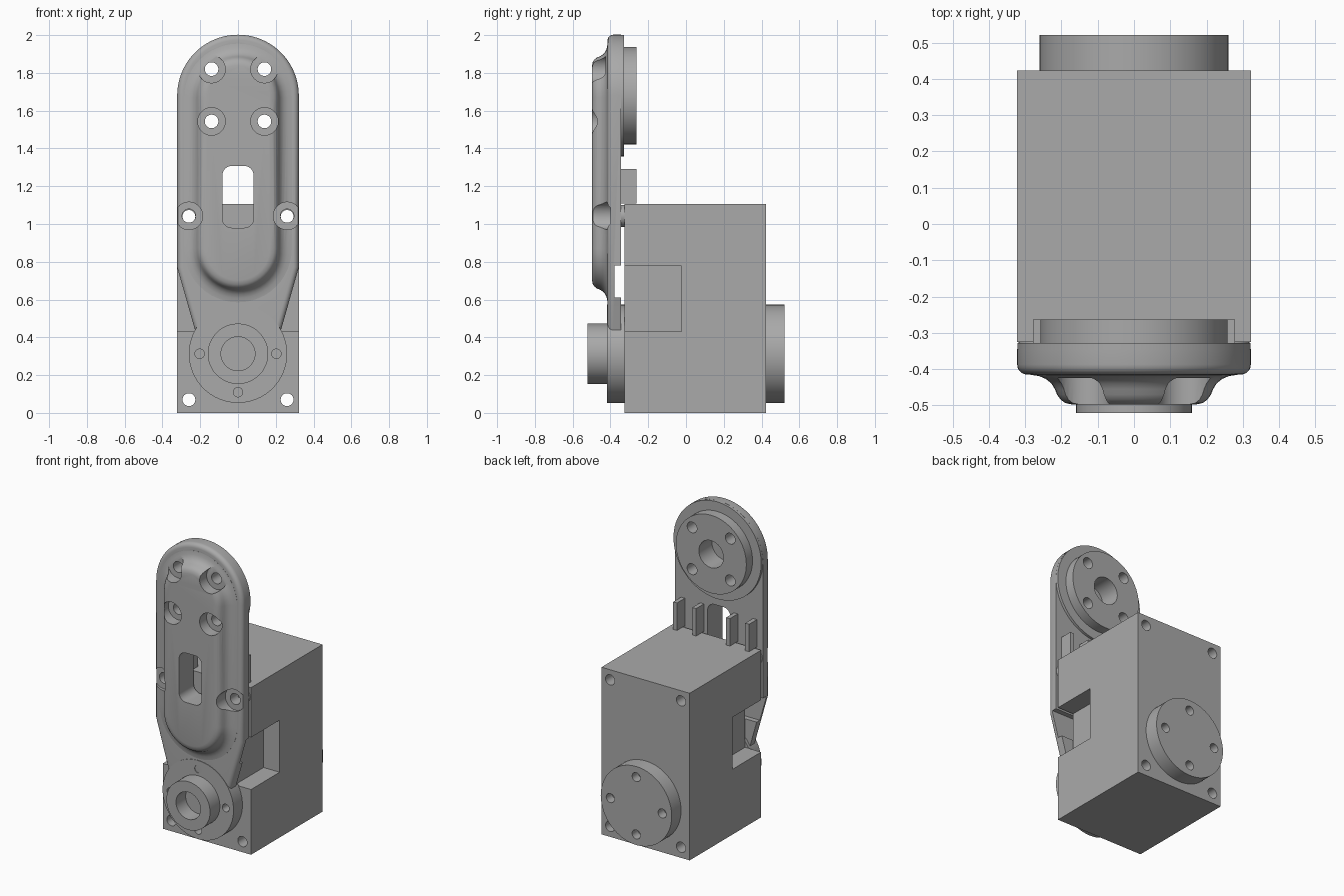
import bpy, bmesh, math

cube = bpy.data.objects.get("Cube")
if cube:
    bpy.data.objects.remove(cube, do_unlink=True)

grey = bpy.data.materials.new("mid grey")
grey.use_nodes = True
COLOUR = (0.4, 0.4, 0.4, 1)
grey.diffuse_color = COLOUR
grey.node_tree.nodes["Principled BSDF"].inputs["Base Color"].default_value = COLOUR


def finish(name, bm):
    bmesh.ops.recalc_face_normals(bm, faces=bm.faces)
    mesh = bpy.data.meshes.new(name)
    bm.to_mesh(mesh)
    bm.free()
    mesh.materials.append(grey)
    obj = bpy.data.objects.new(name, mesh)
    bpy.context.collection.objects.link(obj)
    return obj


def loft(name, rings):
    """Solid through rings of (outline, y), outlines being (x, z) lists."""
    bm = bmesh.new()
    rows = [[bm.verts.new((x, y, z)) for x, z in pts] for pts, y in rings]
    n = len(rows[0])
    for a, b in zip(rows, rows[1:]):
        for i in range(n):
            bm.faces.new((a[i], a[(i + 1) % n], b[(i + 1) % n], b[i]))
    bm.faces.new(rows[0])
    bm.faces.new(rows[-1])
    return finish(name, bm)


def arc(x, z, r, start, end, steps):
    angles = [math.radians(start + (end - start) * i / steps) for i in range(steps + 1)]
    return [(x + r * math.cos(a), z + r * math.sin(a)) for a in angles]


def cylinder(name, x, z, r, y0, y1, sides=48):
    ring = arc(x, z, r, 0, 360, sides)[:-1]
    return loft(name, [(ring, y0), (ring, y1)])


def box(name, x0, x1, y0, y1, z0, z1):
    ring = [(x0, z0), (x1, z0), (x1, z1), (x0, z1)]
    return loft(name, [(ring, y0), (ring, y1)])


def combine(target, other, operation="DIFFERENCE"):
    mod = target.modifiers.new("combine", "BOOLEAN")
    mod.operation = operation
    mod.solver = "EXACT"
    mod.object = other
    bpy.context.view_layer.objects.active = target
    bpy.ops.object.modifier_apply(modifier=mod.name)
    bpy.data.objects.remove(other, do_unlink=True)


def drill(target, x, z, r, y0, y1):
    combine(target, cylinder("drill", x, z, r, y0, y1, 32))


def capsule(r, low, high):
    return arc(0, high, r, 0, 180, 24) + arc(0, low, r, 180, 360, 24)


# Motor housing with side notches and through holes
housing = box("motor_housing", -0.323, 0.323, -0.325, 0.423, 0, 1.107)
for s in (-1, 1):
    combine(housing, box("notch", *sorted((s * 0.205, s * 0.4)), -0.4, -0.025, 0.432, 0.777))
    for z in (0.07, 1.04):
        drill(housing, s * 0.26, z, 0.034, -0.5, 0.6)

# Output horn on the front, idler horn on the back
AXLE = 0.313
horn = cylinder("output_horn", 0, AXLE, 0.26, -0.418, -0.325, 64)
combine(horn, cylinder("boss", 0, AXLE, 0.16, -0.521, -0.36), "UNION")
drill(horn, 0, AXLE, 0.09, -0.6, -0.42)
idler = cylinder("idler_horn", 0, AXLE, 0.26, 0.423, 0.521, 64)
for dx, dz in ((1, 0), (-1, 0), (0, 1), (0, -1)):
    drill(horn, dx * 0.203, AXLE + dz * 0.203, 0.025, -0.45, -0.36)
    drill(idler, dx * 0.19, AXLE + dz * 0.19, 0.03, 0.46, 0.6)

# Arm plate with rounded front rim
TOP = 1.68
outline = arc(0, TOP, 0.322, 0, 180, 40) + [(-0.322, 0.77), (-0.225, 0.43), (0.225, 0.43), (0.322, 0.77)]
arm = loft("arm_bracket", [(outline, -0.415), (outline, -0.345)])
bm = bmesh.new()
bm.from_mesh(arm.data)
rim = [e for e in bm.edges if all(v.co.y < -0.41 for v in e.verts)
       and any(v.co.z > 0.5 for v in e.verts)]
bmesh.ops.bevel(bm, geom=rim, offset=0.028, segments=5, profile=0.5, affect="EDGES")
bm.to_mesh(arm.data)
bm.free()

# Raised spine: hollow fillet at the foot, rounded shoulder at the top
profile = [(0.285, -0.395), (0.285, -0.4155), (0.262, -0.419), (0.243, -0.427), (0.228, -0.439),
           (0.218, -0.455), (0.212, -0.47), (0.203, -0.483), (0.19, -0.493), (0.168, -0.498)]
spine = loft("spine", [(capsule(r, 0.87, 1.67), y) for r, y in profile])
combine(arm, spine, "UNION")

# Mounting disc behind the top of the arm
combine(arm, cylinder("collar", 0, TOP, 0.3215, -0.37, -0.328, 80), "UNION")
combine(arm, cylinder("disc", 0, TOP, 0.258, -0.35, -0.263, 64), "UNION")
drill(arm, 0, TOP, 0.09, -0.40, -0.2)

# Cable window
window = (arc(0.033, 1.257, 0.05, 0, 90, 8) + arc(-0.033, 1.257, 0.05, 90, 180, 8)
          + arc(-0.033, 1.03, 0.05, 180, 270, 8) + arc(0.033, 1.03, 0.05, 270, 360, 8))
combine(arm, loft("window", [(window, -0.6), (window, -0.3)]))

# Clearance behind the tapered lower end
combine(arm, box("clearance", -0.5, 0.5, -0.378, -0.3, 0.61, 0.78))

for s in (-1, 1):
    # Screw seats and holes
    combine(arm, cylinder("pad", s * 0.26, 1.043, 0.058, -0.37, -0.3255, 32), "UNION")
    for x, z, floor in ((0.14, 1.543, -0.425), (0.14, 1.82, -0.425), (0.26, 1.043, -0.4)):
        drill(arm, s * x, z, 0.073, -0.6, floor)
        drill(arm, s * x, z, 0.036, -0.6, -0.2)
    # Locating ribs standing above the housing
    for x in (0.11, 0.25):
        box("locating_rib", *sorted((s * x, s * (x + 0.028))), -0.35, -0.263, 1.108, 1.29)

# Smooth curved surfaces, keep machined edges crisp
bpy.ops.object.select_all(action="DESELECT")
for obj in bpy.context.collection.objects:
    if obj.type == "MESH" and grey.name in obj.data.materials:
        obj.select_set(True)
        bpy.context.view_layer.objects.active = obj
bpy.ops.object.shade_smooth_by_angle(angle=math.radians(30))
